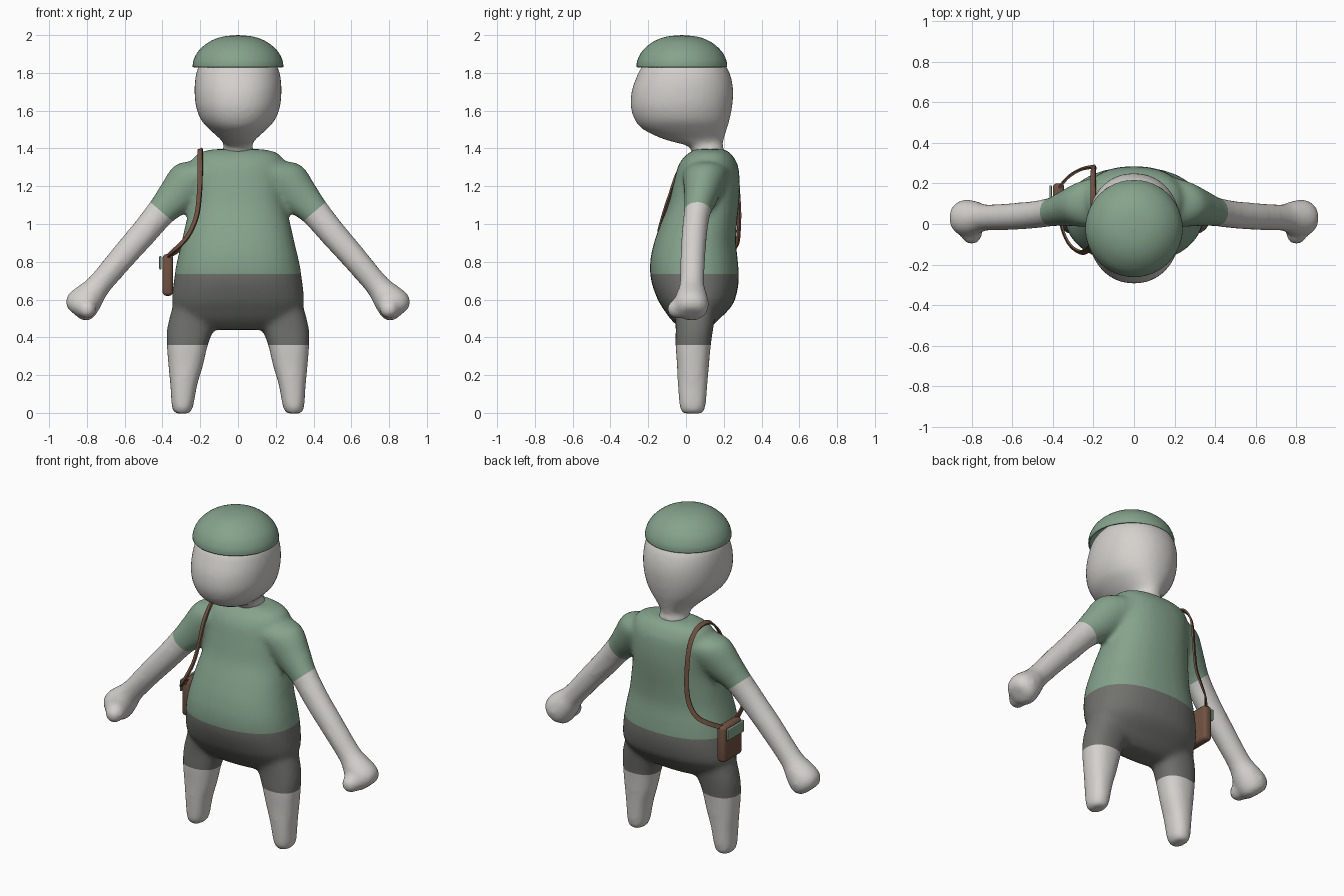
import bpy, bmesh, math
from mathutils import Vector
from mathutils.bvhtree import BVHTree

if "Cube" in bpy.data.objects:
    bpy.data.objects.remove(bpy.data.objects["Cube"])


def material(name, rgb):
    m = bpy.data.materials.new(name)
    m.use_nodes = True
    m.diffuse_color = (*rgb, 1)
    m.node_tree.nodes["Principled BSDF"].inputs["Base Color"].default_value = (*rgb, 1)
    return m


SKIN = material("pale grey skin", (0.66, 0.64, 0.61))
GREEN = material("sage green cloth", (0.235, 0.365, 0.262))
GREY = material("dark grey cloth", (0.165, 0.165, 0.155))
BROWN = material("brown leather", (0.165, 0.085, 0.055))


def spline(rows, steps=4):
    """Catmull-Rom interpolation of equal-length tuples."""
    out = []
    for i in range(len(rows) - 1):
        a, b, c, d = (rows[min(max(i + k, 0), len(rows) - 1)] for k in (-1, 0, 1, 2))
        for s in range(steps):
            t = s / steps
            out.append([q + t / 2 * (r - p + t * (2 * p - 5 * q + 4 * r - e + t * (3 * (q - r) + e - p)))
                        for p, q, r, e in zip(a, b, c, d)])
    return out + [list(rows[-1])]


def skin_rings(bm, rings):
    """Bridge rings of points into a capped tube."""
    loops = [[bm.verts.new(p) for p in ring] for ring in rings]
    faces = [bm.faces.new(loops[0]), bm.faces.new(loops[-1])]
    n = len(loops[0])
    for a, b in zip(loops, loops[1:]):
        faces += [bm.faces.new((a[i], a[(i + 1) % n], b[(i + 1) % n], b[i])) for i in range(n)]
    bmesh.ops.recalc_face_normals(bm, faces=faces)


def loft(bm, rows, u=(1, 0, 0), v=(0, 1, 0), power=2.0, n=32):
    """Rows are (x, y, z, radius along u, radius along v)."""
    u, v, rings = Vector(u), Vector(v), []
    bend = lambda w: math.copysign(abs(w) ** (2 / power), w)
    for x, y, z, ru, rv in spline(rows):
        angles = [math.tau * i / n for i in range(n)]
        rings.append([Vector((x, y, z)) + u * ru * bend(math.cos(a)) + v * rv * bend(math.sin(a))
                      for a in angles])
    skin_rings(bm, rings)


def finish(name, bm, mats, angle=60):
    me = bpy.data.meshes.new(name)
    bm.to_mesh(me)
    bm.free()
    ob = bpy.data.objects.new(name, me)
    bpy.context.collection.objects.link(ob)
    for m in mats:
        me.materials.append(m)
    bpy.ops.object.select_all(action="DESELECT")
    ob.select_set(True)
    bpy.context.view_layer.objects.active = ob
    bpy.ops.object.shade_smooth_by_angle(angle=math.radians(angle))
    return ob


def fuse(ob, size, rounds):
    """Merge overlapping volumes into one soft surface."""
    r = ob.modifiers.new("fuse", "REMESH")
    r.mode, r.voxel_size = "VOXEL", size
    s = ob.modifiers.new("soften", "SMOOTH")
    s.factor, s.iterations = 0.5, rounds
    for m in (r.name, s.name):
        bpy.ops.object.modifier_apply(modifier=m)


# Torso: height, front, back, half width
bm = bmesh.new()
trunk = [(0.44, -0.02, 0.11, 0.17), (0.47, -0.055, 0.15, 0.27), (0.5, -0.085, 0.18, 0.31),
         (0.55, -0.12, 0.23, 0.34), (0.6, -0.15, 0.26, 0.35), (0.7, -0.185, 0.28, 0.34),
         (0.8, -0.19, 0.275, 0.324), (0.9, -0.17, 0.265, 0.3), (1.0, -0.135, 0.27, 0.278),
         (1.1, -0.095, 0.28, 0.255), (1.2, -0.07, 0.285, 0.25), (1.3, -0.045, 0.278, 0.245),
         (1.35, -0.015, 0.255, 0.235), (1.38, 0.02, 0.23, 0.2), (1.396, 0.05, 0.2, 0.13)]
loft(bm, [(0, (f + b) / 2, z, w, (b - f) / 2) for z, f, b, w in trunk], power=2.3)

# Legs, arms and hands
leg = [(0.295, 0.035, -0.004, 0.035, 0.05), (0.295, 0.035, 0.012, 0.05, 0.064),
       (0.293, 0.035, 0.05, 0.06, 0.071), (0.287, 0.035, 0.15, 0.072, 0.079),
       (0.277, 0.037, 0.25, 0.092, 0.085), (0.268, 0.038, 0.36, 0.109, 0.094),
       (0.25, 0.045, 0.45, 0.125, 0.1), (0.22, 0.05, 0.55, 0.13, 0.11)]
arm = [(0.15, 0.11, 1.27, 0.1, 0.13), (0.24, 0.1, 1.23, 0.125, 0.115), (0.33, 0.08, 1.14, 0.103, 0.09),
       (0.405, 0.06, 1.065, 0.08, 0.072), (0.5, 0.045, 0.952, 0.073, 0.068),
       (0.6, 0.037, 0.838, 0.069, 0.067), (0.73, 0.032, 0.685, 0.065, 0.065),
       (0.775, 0.03, 0.63, 0.077, 0.08), (0.82, 0.03, 0.58, 0.091, 0.091),
       (0.85, 0.03, 0.543, 0.083, 0.083), (0.868, 0.03, 0.524, 0.05, 0.05)]
for s in (1, -1):
    flip = lambda rows: [(s * r[0], *r[1:]) for r in rows]
    loft(bm, flip(leg), power=2.3)
    loft(bm, flip(arm), u=(0.76 * s, 0, 0.65))
    thumb = bmesh.ops.create_icosphere(bm, subdivisions=3, radius=0.052)
    bmesh.ops.translate(bm, verts=thumb["verts"], vec=(0.8 * s, -0.05, 0.55))
body = finish("body", bm, [SKIN, GREEN, GREY])
fuse(body, 0.015, 10)

# Clothing edges cut into the body
HEM, WAIST, CUFF = 0.36, 0.735, Vector((0.405, 0, 1.065))
ALONG = Vector((0.65, 0, -0.76))


def on_arm(p):
    return abs(p.x) > 0.3 + (1.05 - p.z) * 0.6


def cut(bm, faces, point, normal):
    parts = set(faces)
    for f in faces:
        parts.update(f.edges, f.verts)
    bmesh.ops.bisect_plane(bm, geom=list(parts), plane_co=point, plane_no=normal)


bm = bmesh.new()
bm.from_mesh(body.data)
for z in (HEM, WAIST):
    cut(bm, [f for f in bm.faces if not on_arm(f.calc_center_median())], (0, 0, z), (0, 0, 1))
for s in (1, -1):
    side = Vector((s, 1, 1))
    near = [f for f in bm.faces if f.calc_center_median().x * s > 0.28
            and f.calc_center_median().z > 0.94]
    cut(bm, near, CUFF * side, ALONG * side)
for f in bm.faces:
    p = f.calc_center_median()
    f.smooth = True
    if on_arm(p):
        f.material_index = 0 if (Vector((abs(p.x), 0, p.z)) - CUFF).dot(ALONG) > 0 else 1
    else:
        f.material_index = 0 if p.z < HEM else 2 if p.z < WAIST else 1
surface = BVHTree.FromBMesh(bm)
bm.to_mesh(body.data)
bm.free()

# Head with neck: height, front, back, half width
bm = bmesh.new()
skull = [(1.37, 0.03, 0.2, 0.085), (1.4, 0.025, 0.2, 0.08), (1.42, -0.01, 0.195, 0.075),
         (1.45, -0.12, 0.2, 0.095), (1.5, -0.225, 0.215, 0.15), (1.55, -0.27, 0.23, 0.195),
         (1.62, -0.292, 0.244, 0.222), (1.7, -0.288, 0.25, 0.23), (1.77, -0.265, 0.24, 0.226),
         (1.83, -0.235, 0.215, 0.21), (1.89, -0.17, 0.16, 0.16), (1.94, -0.07, 0.06, 0.07)]
loft(bm, [(0, (f + b) / 2, z, w, (b - f) / 2) for z, f, b, w in skull], power=2.15, n=48)
head = finish("head", bm, [SKIN], 80)
fuse(head, 0.015, 4)
head.data.shade_smooth()

# Cap: hollow dome
bm = bmesh.new()
dome = spline([(0.24, 1.83), (0.236, 1.865), (0.21, 1.915), (0.155, 1.963), (0.085, 1.991), (0, 2.0)])
verts = [bm.verts.new((r, -0.02, z)) for r, z in dome]
edges = [bm.edges.new(pair) for pair in zip(verts, verts[1:])]
bmesh.ops.translate(bm, verts=verts, vec=(0, 0.02, 0))
bmesh.ops.spin(bm, geom=verts + edges, cent=(0, 0, 0), axis=(0, 0, 1), angle=math.tau, steps=48)
bmesh.ops.remove_doubles(bm, verts=bm.verts, dist=0.0005)
bmesh.ops.recalc_face_normals(bm, faces=bm.faces)
if sum(f.normal.z for f in bm.faces) < 0:
    bmesh.ops.reverse_faces(bm, faces=bm.faces)
bmesh.ops.translate(bm, verts=bm.verts, vec=(0, -0.022, 0))
cap = finish("cap", bm, [GREEN], 50)
shell = cap.modifiers.new("thickness", "SOLIDIFY")
shell.thickness, shell.offset = 0.008, -1

# Shoulder strap: flat band laid over the body
path = [(-0.37, 0.04, 0.83), (-0.345, -0.05, 0.855), (-0.31, -0.11, 0.885), (-0.26, -0.14, 0.945),
        (-0.22, -0.12, 1.04), (-0.205, -0.085, 1.15), (-0.2, -0.04, 1.28), (-0.2, 0.04, 1.37),
        (-0.2, 0.12, 1.395), (-0.2, 0.2, 1.375), (-0.2, 0.26, 1.28), (-0.2, 0.28, 1.1),
        (-0.215, 0.28, 0.98), (-0.26, 0.27, 0.9), (-0.32, 0.235, 0.86), (-0.37, 0.18, 0.83)]
points, normals = [], []
for p in map(Vector, spline(path, 5)):
    co, no, _, _ = surface.find_nearest(p)
    points.append(co + no * 0.007 if (p - co).dot(no) < 0.007 else p)
    normals.append(no)
rings = []
for i, p in enumerate(points):
    tangent = points[min(i + 1, len(points) - 1)] - points[max(i - 1, 0)]
    near = normals[max(i - 3, 0):i + 4]
    wide = tangent.cross(sum(near, Vector())).normalized()
    out = wide.cross(tangent).normalized()
    rings.append([p + wide * a * 0.013 + out * b * 0.005 for a, b in ((-1, -1), (1, -1), (1, 1), (-1, 1))])
bm = bmesh.new()
skin_rings(bm, rings)
finish("bag_strap", bm, [BROWN], 40)


# Bag and its flap
def box(name, centre, size, bevel, mat):
    bm = bmesh.new()
    bmesh.ops.create_cube(bm, size=1)
    bmesh.ops.scale(bm, verts=bm.verts, vec=size)
    bmesh.ops.bevel(bm, geom=bm.edges[:], offset=bevel, segments=3, profile=0.5, affect="EDGES")
    bmesh.ops.translate(bm, verts=bm.verts, vec=centre)
    finish(name, bm, [mat], 40)


box("bag", (-0.372, 0.11, 0.73), (0.056, 0.18, 0.22), 0.02, BROWN)
box("bag_flap", (-0.411, 0.11, 0.795), (0.012, 0.16, 0.07), 0.004, GREEN)
